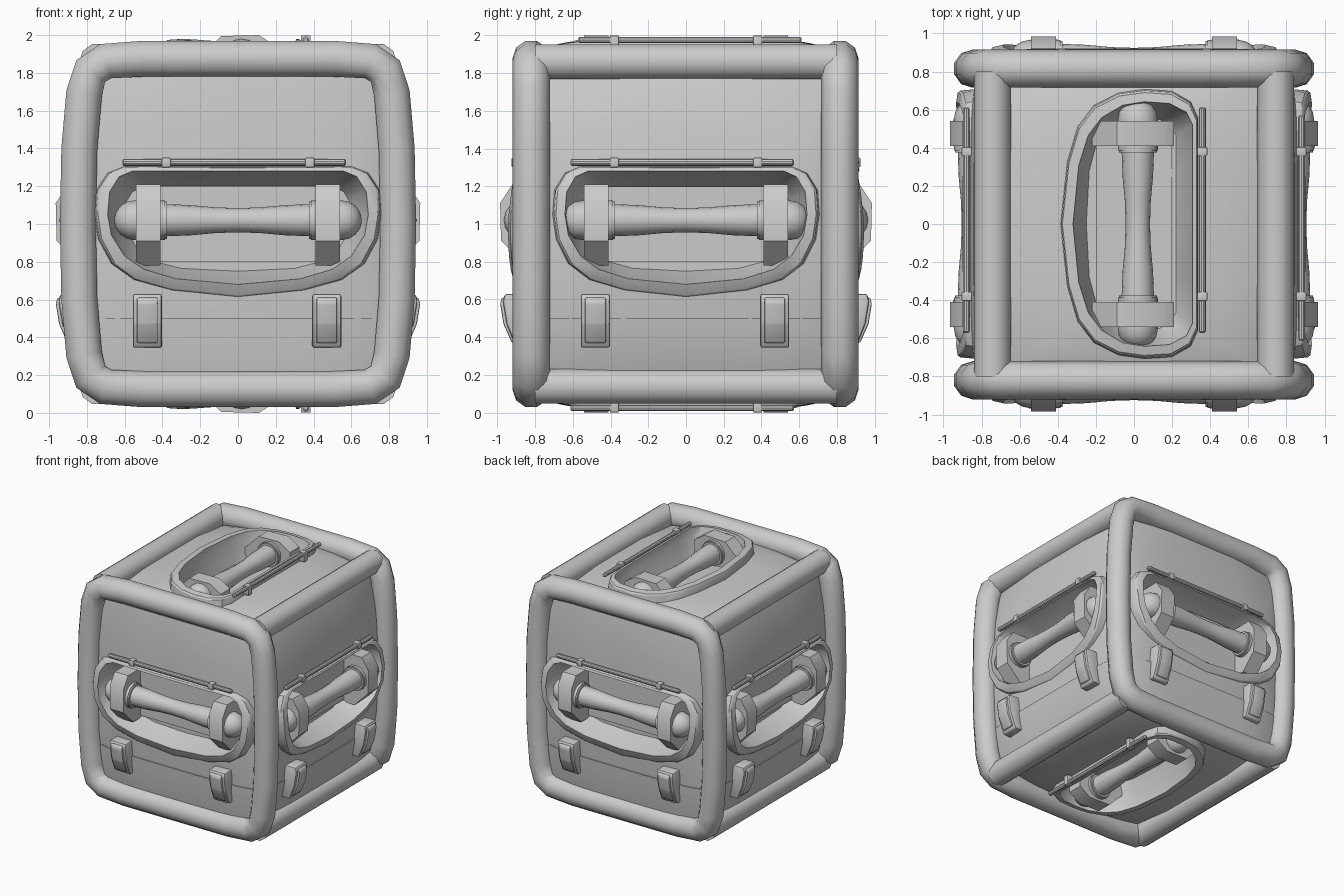
import bpy, bmesh, math
from mathutils import Matrix, Vector

cube = bpy.data.objects.get("Cube")
if cube:
    bpy.data.objects.remove(cube, do_unlink=True)

grey = bpy.data.materials.new("plain grey")
grey.use_nodes = True
grey.diffuse_color = (0.6, 0.6, 0.6, 1)
grey.node_tree.nodes["Principled BSDF"].inputs["Base Color"].default_value = (0.6, 0.6, 0.6, 1)


def finish(name, bm, matrix, angle=35):
    bmesh.ops.recalc_face_normals(bm, faces=bm.faces)
    mesh = bpy.data.meshes.new(name)
    bm.to_mesh(mesh)
    bm.free()
    mesh.materials.append(grey)
    ob = bpy.data.objects.new(name, mesh)
    ob.matrix_world = matrix
    bpy.context.collection.objects.link(ob)
    bpy.ops.object.select_all(action='DESELECT')
    ob.select_set(True)
    bpy.context.view_layer.objects.active = ob
    bpy.ops.object.shade_smooth_by_angle(angle=math.radians(angle))


def bridge(bm, rings):
    """Skin a list of closed vertex rings."""
    rings = [[bm.verts.new(p) for p in ring] for ring in rings]
    for a, b in zip(rings, rings[1:]):
        for i in range(len(a)):
            j = (i + 1) % len(a)
            bm.faces.new((a[i], a[j], b[j], b[i]))
    return rings


def loft(name, rings, matrix, bevel=0.0):
    """Solid skinned through rings and capped at both ends."""
    bm = bmesh.new()
    rings = bridge(bm, rings)
    bm.faces.new(rings[0])
    bm.faces.new(rings[-1])
    if bevel:
        bmesh.ops.bevel(bm, geom=bm.edges[:], offset=bevel, segments=2, affect='EDGES', profile=0.5)
    finish(name, bm, matrix)


def prism(name, profile, u0, u1, matrix, bevel=0.0):
    """Extrude a (v, depth) profile along u."""
    loft(name, [[(u, v, d) for v, d in profile] for u in (u0, u1)], matrix, bevel)


def lathe(name, profile, v, d, matrix, sides=16):
    """Revolve (u, radius) points about a line running along u."""
    turns = [2 * math.pi * k / sides for k in range(sides)]
    loft(name, [[(u, v + r * math.cos(t), d + r * math.sin(t)) for t in turns]
                for u, r in profile], matrix)


def box_profile(v0, v1, d0, d1):
    return [(v0, d0), (v1, d0), (v1, d1), (v0, d1)]


def mirrored(half):
    """Complete a half outline that starts and ends on u = 0."""
    return half + [(-u, v) for u, v in half[-2:0:-1]]


# Matching outlines: lip outside, lip inside, well floor, panel border
LIP = mirrored([(0, -.385), (.35, -.35), (.55, -.295), (.67, -.21), (.74, -.08), (.76, .05),
                (.75, .18), (.69, .27), (.6, .305), (.35, .305), (0, .305)])
MOUTH = mirrored([(0, -.32), (.33, -.29), (.5, -.24), (.6, -.17), (.67, -.06), (.69, .05),
                  (.68, .17), (.63, .25), (.56, .28), (.34, .28), (0, .28)])
FLOOR = mirrored([(0, -.25), (.3, -.235), (.44, -.2), (.53, -.14), (.58, -.05), (.6, .05),
                  (.59, .12), (.56, .17), (.5, .2), (.3, .2), (0, .2)])
EDGE = mirrored([(0, -1), (.5, -1), (1, -1), (1, -.6), (1, -.2), (1, .1),
                 (1, .4), (1, .7), (1, 1), (.4, 1), (0, 1)])


def panel(name, m, half_u, half_v, dome, squeeze, reach, rise, arch):
    """Pillowed panel with an arched raised lip around a recessed handle well."""
    def flat(shape, s=1.0):
        return [(u * squeeze * s, v * s * (reach if v > 0 else 1)) for u, v in shape]

    def ring(points, lift=0.0, sink=0.0):
        # lift = share of the lip height, which falls off away from the grip
        return [(u, v, dome(u, v) - sink + lift * (rise - arch * v * v)) for u, v in points]

    border = [(u * half_u, v * half_v) for u, v in EDGE]
    lip = flat(LIP)
    pillow = [[(a + (c - a) * t, b + (d - b) * t) for (a, b), (c, d) in zip(border, lip)]
              for t in (0, .08, .2, .4, .65, 1)]
    bm = bmesh.new()
    rings = bridge(bm, [ring(p) for p in pillow] + [
        ring(flat(LIP, .99), .85), ring(flat(LIP, .975), 1), ring(flat(MOUTH), 1),
        ring(flat(MOUTH, .98)), ring(flat(FLOOR), sink=.16)])
    bm.faces.new(rings[-1])
    finish(name, bm, m, 30)


def handle(side, m, base):
    """Grip bar, its clamps and the plate behind it."""
    ball = [(.55 + .105 * math.sin(a), .105 * math.cos(a))
            for a in [math.radians(k) for k in (0, 22, 44, 66, 86)]]
    half = [(0, .064), (.12, .068), (.25, .08), (.385, .085), (.386, .105)] + ball
    grip = [(-u, r) for u, r in half[:0:-1]] + half
    lathe(side + "_handle_grip", grip, .02, base - .02, m)
    prism(side + "_handle_back_plate", box_profile(-.2, .2, base - .17, base - .13), -.42, .42, m)
    clamp = [(-.22, base - .17), (-.22, base - .03), (-.09, base + .1), (.11, base + .105),
             (.21, base + .04), (.21, base - .17)]
    for s, label in ((-1, "a"), (1, "b")):
        u = .475 * s
        prism(side + "_handle_clamp_" + label, clamp, u - .065, u + .065, m)
        collar = .395 * s
        lathe(side + "_handle_collar_" + label, [(collar - .02, .1), (collar + .02, .1)],
              .02, base - .02, m)


def hinge(side, m, v, d):
    """Rod above the well, held by two clips."""
    lathe(side + "_hinge_rod", [(-.612, .01), (-.605, .018), (.565, .018), (.572, .01)],
          v, d, m, 10)
    for u, label in ((-.38, "a"), (.38, "b")):
        prism(side + "_hinge_clip_" + label, box_profile(v - .026, v + .026, d - .06, d + .024),
              u - .024, u + .024, m, .006)


def lower_trim(side, m, base, dome, half_u, half_v):
    """Raised skirt below the seam and the two latches crossing it."""
    heights = [-.5 - (half_v - .5) * k / 6 for k in range(7)]
    stations = [half_u * k / 6 for k in range(-6, 7)]
    loft(side + "_lower_skirt",
         [[(u, v, dome(u, v) + .008) for v in heights]
          + [(u, v, dome(u, v) - .03) for v in (heights[-1], heights[0])] for u in stations], m)
    bed = [(-.37, base - .08), (-.37, base + .075), (-.41, base + .085), (-.53, base + .065),
           (-.655, base + .015), (-.655, base - .08)]
    flap = [(-.39, base), (-.39, base + .09), (-.42, base + .1), (-.53, base + .082),
            (-.63, base + .038), (-.63, base)]
    for u, label in ((-.48, "a"), (.47, "b")):
        prism(side + "_latch_bed_" + label, bed, u - .077, u + .077, m, .012)
        prism(side + "_latch_flap_" + label, flap, u - .055, u + .055, m, .008)


# Six sides: panel axes (u, v), half sizes, panel depth, fall towards the u and v edges,
# handle depth, lip squeeze along u, lip reach along +v, lip rise and arch, lower trim
X, Y, Z = Vector((1, 0, 0)), Vector((0, 1, 0)), Vector((0, 0, 1))
FRONT = (.8, .85, .885, .06, .05, .88, 1, 1, .085, .6, True)
FLANK = (.77, .81, .865, .04, .1, .86, .93, 1, .085, .6, True)
LID = (.77, .7, .92, .06, .07, .895, .93, 1.1, .065, 0, False)
SIDES = {
    "front": (X, Z, FRONT), "back": (-X, Z, FRONT),
    "left": (Y, Z, FLANK), "right": (-Y, Z, FLANK),
    "top": (-Y, X, LID), "bottom": (Y, X, LID),
}
for side, (ax_u, ax_v, spec) in SIDES.items():
    half_u, half_v, base, fall_u, fall_v, grip, squeeze, reach, rise, arch, trim = spec

    def dome(u, v):
        """Depth of the pillowed surface."""
        return base - fall_u * abs(u / half_u) ** 5 - fall_v * abs(v / half_v) ** 3

    m = Matrix.Translation(Z) @ Matrix((ax_u, ax_v, ax_u.cross(ax_v))).transposed().to_4x4()
    panel(side + "_panel", m, half_u, half_v, dome, squeeze, reach, rise, arch)
    handle(side, m, grip)
    hinge(side, m, .326 * reach, base + rise - arch * .1 - .01)
    if trim:
        lower_trim(side, m, base, dome, half_u, half_v)


def tube(name, points, radius, cyclic):
    """Round padded tube along a path."""
    curve = bpy.data.curves.new(name, 'CURVE')
    curve.dimensions = '3D'
    curve.bevel_depth = radius
    curve.bevel_resolution = 3
    curve.use_fill_caps = True
    spline = curve.splines.new('POLY')
    spline.points.add(len(points) - 1)
    for p, co in zip(spline.points, points):
        p.co = (*co, 1)
    spline.use_cyclic_u = cyclic
    spline.use_smooth = True
    curve.materials.append(grey)
    bpy.context.collection.objects.link(bpy.data.objects.new(name, curve))


# Front and back padded frames
quarter = [(.848, 0), (.84, .4), (.815, .69), (.78, .81), (.7, .862), (.5, .875)]
upper = quarter + [(-x, z) for x, z in quarter[::-1]]
loop = upper + [(x, -z) for x, z in upper[-2:0:-1]]
for y, label in ((-.82, "front"), (.815, "back")):
    tube(label + "_padded_frame", [(x, y, 1 + z) for x, z in loop], .1, True)

# Padded rails joining the frames
for x, xl in ((-.743, "right"), (.743, "left")):
    for z, zl in ((-.86, "lower"), (.86, "upper")):
        tube(f"{zl}_{xl}_rail", [(x, -.8, 1 + z), (x, .8, 1 + z)], .097, False)
